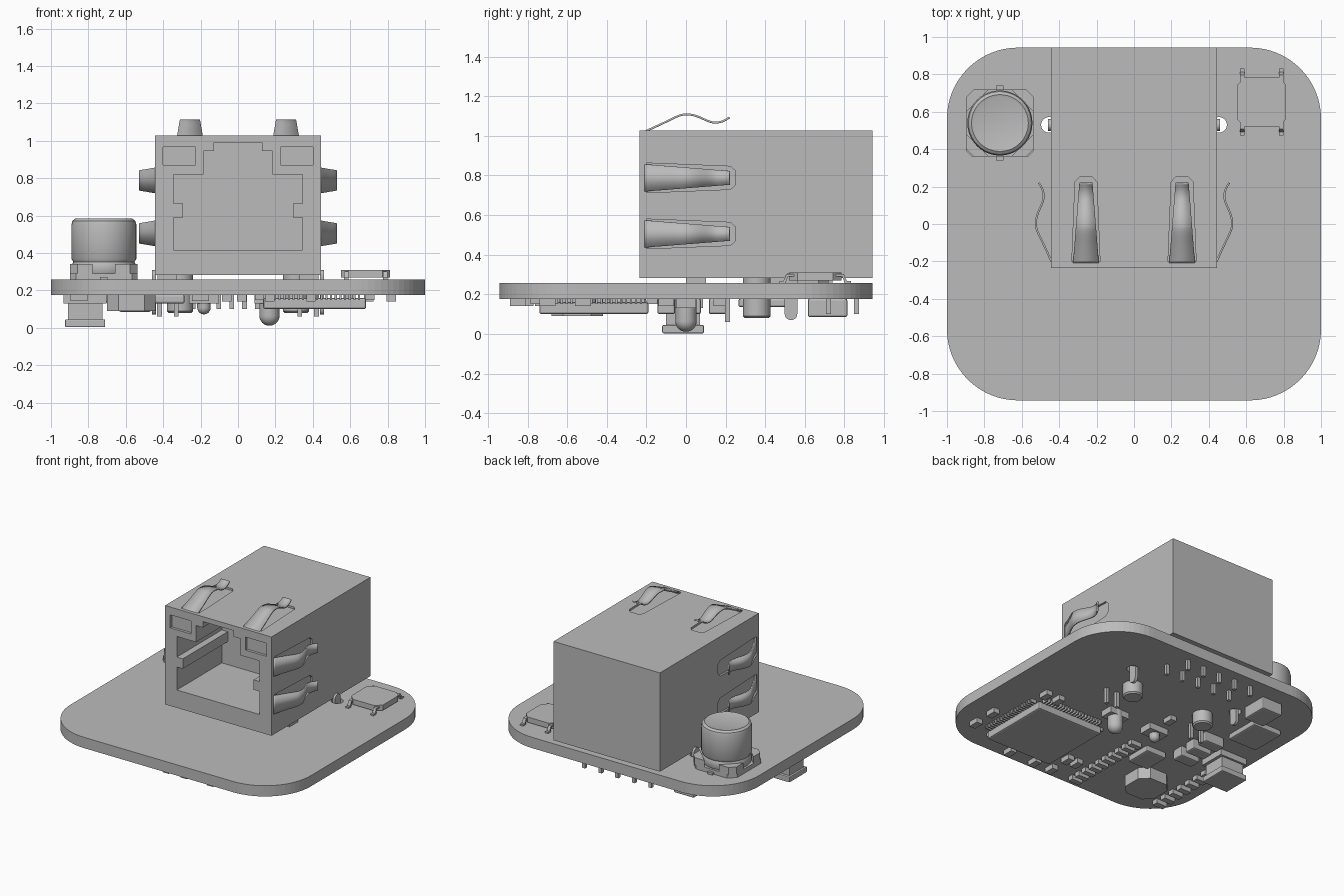
import bpy, bmesh, math
from mathutils import Vector

old = bpy.data.objects.get("Cube")
if old:
    bpy.data.objects.remove(old, do_unlink=True)

grey = bpy.data.materials.new("plain_grey")
grey.use_nodes = True
grey.diffuse_color = (0.5, 0.5, 0.5, 1)
grey.node_tree.nodes["Principled BSDF"].inputs["Base Color"].default_value = (0.5, 0.5, 0.5, 1)

BOTTOM, TOP = 0.176, 0.257      # board faces
JACK_X, JACK_TOP = 0.443, 1.027


def finish(name, bm, smooth=False):
    bmesh.ops.recalc_face_normals(bm, faces=bm.faces)
    mesh = bpy.data.meshes.new(name)
    bm.to_mesh(mesh)
    bm.free()
    mesh.materials.append(grey)
    obj = bpy.data.objects.new(name, mesh)
    bpy.context.collection.objects.link(obj)
    if smooth:
        bpy.ops.object.select_all(action='DESELECT')
        obj.select_set(True)
        bpy.context.view_layer.objects.active = obj
        bpy.ops.object.shade_smooth_by_angle(angle=math.radians(35))
    return obj


def prism(name, pts, axis, lo, hi, smooth=False):
    """Extrude a 2D outline along an axis."""
    place = {'X': lambda a, b, t: (t, a, b),
             'Y': lambda a, b, t: (a, t, b),
             'Z': lambda a, b, t: (a, b, t)}[axis]
    bm = bmesh.new()
    ends = [[bm.verts.new(place(a, b, t)) for a, b in pts] for t in (lo, hi)]
    for ring in ends:
        bm.faces.new(ring)
    for i in range(len(pts)):
        j = (i + 1) % len(pts)
        bm.faces.new((ends[0][i], ends[0][j], ends[1][j], ends[1][i]))
    return finish(name, bm, smooth)


def box(name, x0, x1, y0, y1, z0, z1, bevel=0):
    obj = prism(name, [(x0, y0), (x1, y0), (x1, y1), (x0, y1)], 'Z', z0, z1)
    if bevel:
        mod = obj.modifiers.new("bevel", 'BEVEL')
        mod.width = bevel
        mod.segments = 2
    return obj


def chip(name, x, y, w, d, low, bevel=0):
    """Part hanging from the underside of the board."""
    return box(name, x - w / 2, x + w / 2, y - d / 2, y + d / 2, low, BOTTOM + 0.002, bevel)


def rounded(cx, cy, hx, hy, r, steps):
    pts = []
    for k, (sx, sy) in enumerate([(1, 1), (-1, 1), (-1, -1), (1, -1)]):
        for i in range(steps + 1):
            a = math.pi / 2 * (k + i / steps)
            pts.append((cx + sx * (hx - r) + r * math.cos(a), cy + sy * (hy - r) + r * math.sin(a)))
    return pts


def circle(cx, cy, r, n=32):
    return [(cx + r * math.cos(2 * math.pi * i / n), cy + r * math.sin(2 * math.pi * i / n)) for i in range(n)]


def lathe(name, x, y, profile, n=40):
    bm = bmesh.new()
    verts = [bm.verts.new((x + r, y, z)) for r, z in profile]
    edges = [bm.edges.new(p) for p in zip(verts, verts[1:])]
    bmesh.ops.spin(bm, geom=verts + edges, cent=(x, y, 0), axis=(0, 0, 1), angle=2 * math.pi, steps=n)
    bmesh.ops.remove_doubles(bm, verts=bm.verts, dist=0.0005)
    return finish(name, bm, True)


def cut(target, cutters):
    for cutter in cutters:
        cutter.hide_render = True
        mod = target.modifiers.new("cut", 'BOOLEAN')
        mod.operation = 'DIFFERENCE'
        mod.solver = 'EXACT'
        mod.object = cutter
        bpy.context.view_layer.objects.active = target
        bpy.ops.object.modifier_apply(modifier=mod.name)
        bpy.data.objects.remove(cutter, do_unlink=True)


# Circuit board with lug holes
board = prism("circuit_board", rounded(0, 0, 1, 0.943, 0.38, 16), 'Z', BOTTOM, TOP)
cut(board, [prism("hole", circle(s * 0.455, 0.53, 0.042, 20), 'Z', 0.1, 0.3) for s in (1, -1)])

# Socket housing: front opening, lamp windows and spring slots
jack = box("socket_housing", -JACK_X, JACK_X, -0.235, 0.943, 0.283, JACK_TOP)
half = [(0.345, 0.417), (0.345, 0.59), (0.295, 0.59), (0.295, 0.665), (0.345, 0.665),
        (0.345, 0.82), (0.185, 0.82), (0.185, 0.945), (0.128, 0.945), (0.128, 0.99)]
opening = half + [(-x, z) for x, z in reversed(half)]
cutters = [prism("opening", opening, 'Y', -0.4, 0.3)]
for s in (1, -1):
    cutters.append(box("window", min(s * 0.4, s * 0.227), max(s * 0.4, s * 0.227), -0.3, -0.215, 0.87, 0.968))


def slot(c):
    return [(c - 0.075, -0.2), (c + 0.075, -0.2), (c + 0.058, 0.225), (c + 0.035, 0.25),
            (c - 0.035, 0.25), (c - 0.058, 0.225)]


SIDE_Z = (0.505, 0.788)
for s in (1, -1):
    cutters.append(prism("slot", slot(s * 0.257), 'Z', JACK_TOP - 0.015, 1.2))
    for z in SIDE_Z:
        a, b = sorted((s * (JACK_X - 0.015), s * 0.6))
        cutters.append(prism("slot", [(y, w) for w, y in slot(z)], 'X', a, b))
cut(jack, cutters)


# Curved shield springs
def spring(name, place):
    keys = [(-0.21, -0.006), (-0.12, 0.035), (-0.04, 0.073), (0.0, 0.081), (0.05, 0.074),
            (0.13, 0.042), (0.18, 0.045), (0.22, 0.066)]
    bm = bmesh.new()
    rows = []
    for i in range(len(keys) - 1):
        p = [Vector(keys[max(0, min(len(keys) - 1, i + k))]) for k in (-1, 0, 1, 2)]
        for j in range(4 if i < len(keys) - 2 else 5):
            t = j / 4
            q = 0.5 * (2 * p[1] + (p[2] - p[0]) * t + (2 * p[0] - 5 * p[1] + 4 * p[2] - p[3]) * t * t
                       + (3 * p[1] - p[0] - 3 * p[2] + p[3]) * t ** 3)
            w = 0.069 - 0.034 * (q.x + 0.21) / 0.43
            rows.append([bm.verts.new(place(v, q.x, q.y)) for v in (-w, w)])
    for a, b in zip(rows, rows[1:]):
        bm.faces.new((a[0], a[1], b[1], b[0]))
    mod = finish(name, bm, True).modifiers.new("thickness", 'SOLIDIFY')
    mod.thickness = 0.01
    mod.offset = 0


for s, side in ((1, "left"), (-1, "right")):
    spring("top_spring_" + side, lambda w, y, h: (s * 0.257 + w, y, JACK_TOP + h))
    for z in SIDE_Z:
        spring("side_spring_" + side, lambda w, y, h: (s * (JACK_X + h), y, z + w))
    # Lugs, pegs and tall pins that pass through the board
    a, b = sorted((s * 0.438, s * 0.46))
    lug = rounded(0.53, 0.19, 0.032, 0.12, 0.031, 5)
    prism("shield_lug_" + side, lug, 'X', a, b)
    lathe("locating_peg_" + side, s * 0.31, 0.357,
          [(0, 0.08), (0.06, 0.08), (0.07, 0.09), (0.07, 0.285)], 24)
    box("housing_foot_" + side, s * 0.38 - 0.05, s * 0.38 + 0.05, 0, 0.1, TOP - 0.002, 0.285)
    for x, y in ((0.33, 0.21), (0.42, 0.21)):
        chip("lamp_pin_" + side, s * x, y, 0.025, 0.025, 0.06)
for i in range(10):
    chip("contact_pin", -0.31 + i * 0.069, 0.72 if i % 2 else 0.86, 0.025, 0.025, 0.1)

# Round can capacitor on its base
cx, cy = -0.717, 0.54
base = [(-0.18, -0.15), (-0.15, -0.18), (0.15, -0.18), (0.18, -0.15),
        (0.18, 0.13), (0.13, 0.18), (-0.13, 0.18), (-0.18, 0.13)]
prism("capacitor_base", [(cx + x, cy + y) for x, y in base], 'Z', TOP, 0.29)
for sx in (1, -1):
    for sy in (1, -1):
        corner = [(0.06, 0.18), (0.14, 0.18), (0.18, 0.14), (0.18, 0.06)]
        prism("capacitor_base_corner", [(cx + sx * x, cy + sy * y) for x, y in corner], 'Z', 0.285, 0.34)
lathe("capacitor_can", cx, cy, [(0, 0.28), (0.16, 0.28), (0.17, 0.3), (0.17, 0.34), (0.164, 0.352),
      (0.174, 0.37), (0.174, 0.55), (0.168, 0.572), (0.152, 0.584), (0.14, 0.58), (0, 0.58)])
box("capacitor_leads", cx - 0.02, cx + 0.02, cy - 0.2, cy + 0.2, TOP, 0.272)

# Push switch with four bent legs
bx, by = 0.682, 0.652
octagon = [(bx + x, by + y) for x, y in ((-0.132, -0.09), (-0.09, -0.132), (0.09, -0.132), (0.132, -0.09),
                                         (0.132, 0.09), (0.09, 0.132), (-0.09, 0.132), (-0.132, 0.09))]
prism("switch_body", octagon, 'Z', 0.27, 0.31)
for sx in (1, -1):
    for sy in (1, -1):
        leg = [(by + sy * y, z) for y, z in ((0.09, 0.302), (0.145, 0.302), (0.16, 0.268), (0.18, 0.268),
                                             (0.18, 0.257), (0.15, 0.257), (0.137, 0.29), (0.09, 0.29))]
        prism("switch_leg", leg, 'X', bx + sx * 0.104 - 0.012, bx + sx * 0.104 + 0.012)

# Main flat chip with pins on all four sides
mx, my, h = 0.41, -0.465, 0.275
box("main_chip", mx - h, mx + h, my - h, my + h, 0.1, 0.16, 0.01)
for i in range(20):
    t = (i - 9.5) * 0.025
    for s in (1, -1):
        chip("main_chip_pin", mx + t, my + s * (h + 0.02), 0.011, 0.05, 0.15)
        chip("main_chip_pin", mx + s * (h + 0.02), my + t, 0.05, 0.011, 0.15)

# Domed lamps under the board
for name, x, y, r, z in (("large_lamp", 0.168, 0, 0.054, 0.065), ("small_lamp", -0.182, 0, 0.036, 0.108)):
    arc = [(r * math.sin(i * math.pi / 16), z - r * math.cos(i * math.pi / 16)) for i in range(9)]
    lathe(name, x, y, arc + [(r, BOTTOM)], 24)
    chip(name + "_base", x, y, 0.16, 0.1, 0.13)

# Plug connector near the edge
chip("connector_base", -0.817, -0.015, 0.23, 0.2, 0.13)
box("connector_neck", -0.91, -0.725, -0.1, 0.07, 0.04, 0.14)
box("connector_head", -0.925, -0.71, -0.12, 0.09, 0.003, 0.045, 0.006)

# Larger underside parts: x, y, width, depth, lowest z
for name, x, y, w, d, low in (("power_block", -0.55, 0.715, 0.17, 0.2, 0.085),
                              ("flat_chip", -0.74, 0.4, 0.24, 0.27, 0.135),
                              ("small_chip", -0.37, -0.3, 0.17, 0.2, 0.13),
                              ("storage_block_a", -0.55, 0.16, 0.16, 0.09, 0.1),
                              ("storage_block_b", -0.55, 0.03, 0.16, 0.09, 0.1),
                              ("storage_block_c", -0.55, -0.1, 0.16, 0.09, 0.1)):
    chip(name, x, y, w, d, low, 0.01)
coil = [(-0.57 + x, -0.55 + y) for x, y in ((-0.13, -0.07), (-0.07, -0.13), (0.07, -0.13), (0.13, -0.07),
                                            (0.13, 0.07), (0.07, 0.13), (-0.07, 0.13), (-0.13, 0.07))]
prism("coil", coil, 'Z', 0.09, BOTTOM)

# Rows and scattered small resistors
for i in range(10):
    chip("resistor_row_inner", -0.2, -0.86 + i * 0.07, 0.09, 0.04, 0.142)
for i in range(7):
    chip("resistor_row_outer", -0.85, -0.74 + i * 0.085, 0.09, 0.045, 0.142)
for x, y in ((0.02, -0.85), (0.02, -0.68), (-0.06, -0.68), (0.39, -0.85), (0.17, -0.85),
             (0.82, -0.7), (0.82, -0.52), (0.59, -0.1), (-0.17, 0.18), (0.7, -0.1)):
    chip("resistor", x, y, 0.05, 0.08, 0.14)
